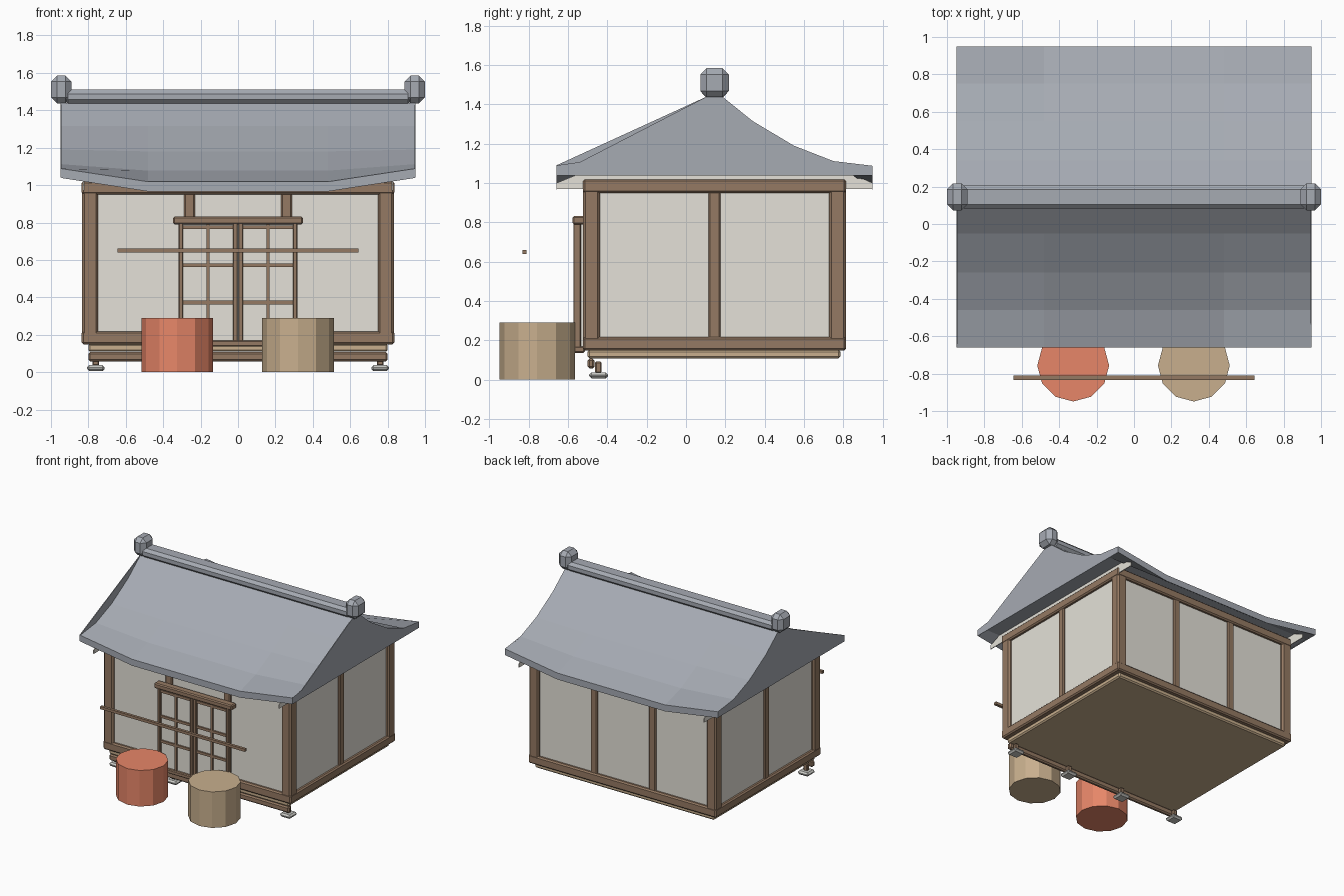
import bpy, bmesh, math

if "Cube" in bpy.data.objects:
    bpy.data.objects.remove(bpy.data.objects["Cube"], do_unlink=True)


def material(name, r, g, b):
    m = bpy.data.materials.new(name)
    m.use_nodes = True
    m.diffuse_color = (r, g, b, 1)
    m.node_tree.nodes["Principled BSDF"].inputs["Base Color"].default_value = (r, g, b, 1)
    return m


SLATE = material("slate grey", .38, .405, .45)
CREAM = material("cream plaster", .78, .755, .69)
WOOD = material("brown wood", .30, .193, .125)
TAN = material("tan wood", .58, .43, .27)
RED = material("clay red", .80, .24, .14)
STONE = material("pale stone", .60, .60, .57)


def finish(name, bm, mat, bevel=0):
    bmesh.ops.recalc_face_normals(bm, faces=bm.faces)
    me = bpy.data.meshes.new(name)
    bm.to_mesh(me)
    bm.free()
    me.materials.append(mat)
    ob = bpy.data.objects.new(name, me)
    bpy.context.collection.objects.link(ob)
    if bevel:
        mod = ob.modifiers.new("Bevel", 'BEVEL')
        mod.width = bevel
        mod.segments = 1
    return ob


def box(name, x, y, z, mat, bevel=0):
    """Box from (min, max) ranges along each axis."""
    bm = bmesh.new()
    bmesh.ops.create_cube(bm, size=1)
    for v in bm.verts:
        v.co = [r[0] + (c + .5) * (r[1] - r[0]) for r, c in zip((x, y, z), v.co)]
    return finish(name, bm, mat, bevel)


def around(c, w):
    return (c - w / 2, c + w / 2)


def loft(name, sections, mat):
    """Solid through a row of closed sections with equal point counts."""
    bm = bmesh.new()
    rings = [[bm.verts.new(p) for p in s] for s in sections]
    n = len(rings[0])
    for a, b in zip(rings, rings[1:]):
        for i in range(n):
            j = (i + 1) % n
            bm.faces.new((a[i], a[j], b[j], b[i]))
    bm.faces.new(rings[0])
    bm.faces.new(rings[-1])
    return finish(name, bm, mat)


def plate(name, x, outline, mat, thick=.006):
    return loft(name, [[(x + s, y, z) for y, z in outline] for s in (-thick / 2, thick / 2)], mat)


W, FRONT, BACK, MID = .836, -.525, .815, .145
LOW, HIGH = .15, 1.02

# Plaster core and floor
box("plaster_walls", (-W + .025, W - .025), (FRONT + .025, BACK - .025), (LOW, 1.0), CREAM)
box("floor", (-.80, .80), (-.50, .785), (.109, .152), TAN, .01)

# Timber frame: corner posts, rails and intermediate posts
for sx, side in ((-1, "right"), (1, "left")):
    for y, end in ((FRONT + .045, "front"), (BACK - .045, "back")):
        box(f"{end}_{side}_corner_post", around(sx * (W - .045), .086), around(y, .086),
            (LOW, HIGH), WOOD, .012)
    box(f"{side}_middle_post", around(sx * (W - .035), .05), around(MID, .06),
        (LOW + .02, HIGH - .02), WOOD, .008)
    for z, part in ((LOW + .033, "bottom"), (HIGH - .035, "top")):
        box(f"{side}_{part}_rail", around(sx * (W - .0275), .055), (FRONT, BACK),
            around(z, .07), WOOD, .01)
for y, end, s in ((FRONT, "front", 1), (BACK, "back", -1)):
    for z, part in ((LOW + .033, "bottom"), (HIGH - .035, "top")):
        box(f"{end}_{part}_rail", (-W, W), around(y + s * .0275, .055),
            around(z, .07), WOOD, .01)
    for x, side in ((-.26, "right"), (.26, "left")):
        box(f"{end}_{side}_post", around(x, .06), around(y + s * .035, .05),
            (LOW + .02, HIGH - .02), WOOD, .008)

# Front step beam on short legs and footing stones
box("front_beam", (-.80, .80), (-.50, -.465), (.057, .107), WOOD, .01)
for i, x in enumerate((-.76, -.253, .253, .76)):
    box(f"short_leg_{i}", around(x, .035), (-.462, -.43), (.034, .092), WOOD, .006)
    box(f"footing_stone_{i}", around(x, .095), around(-.445, .095), (.006, .037), STONE, .012)

# Sliding doors with lattice
box("door_panel", (-.30, .30), (-.555, -.51), (.16, .79), CREAM)
box("door_header", (-.347, .347), (-.577, -.515), (.79, .832), WOOD, .008)
box("door_sill", (-.32, .32), (-.577, -.515), (.137, .17), WOOD, .006)
for sx in (-1, 1):
    for x, w in ((.305, .024), (.015, .025)):
        box("door_stile", around(sx * x, w), (-.573, -.535), (.15, .80), WOOD, .004)
    box("door_lattice_upright", around(sx * .16, .017), (-.567, -.55), (.17, .79), WOOD)
    for z in (.372, .572, .775):
        box("door_lattice_bar", around(sx * .16, .27), (-.567, -.55), around(z, .02), WOOD)

# Curved roof: the eave dips between the corners, the underside is hollowed behind it
HALF = [(.04, 1.44, 0), (.195, 1.315, 0), (.405, 1.19, .01), (.605, 1.112, .035), (.805, 1.088, .07)]


def roof_section(x, dip):
    back = [(x, MID + d, z - dip * k) for d, z, k in HALF]
    front = [(x, MID - d, z - dip * k) for d, z, k in HALF]
    base = 1.038 - .072 * dip
    under = [(x, MID + d, z) for d, z in ((.805, base), (.70, 1.042), (-.70, 1.042), (-.805, base))]
    return front[::-1] + back + under


loft("roof", [roof_section(x, k) for x, k in ((-.945, 0), (-.48, 1), (.48, 1), (.945, 0))], SLATE)

# Gable ends with a straight front edge above the hollow slope
for x, kink in ((-.946, []), (.946, [(-.54, 1.107)])):
    outline = [(-.66, 1.04), (-.66, 1.09)] + kink + [(MID - .04, 1.44)]
    outline += [(MID + d, z) for d, z, k in HALF] + [(.95, 1.04)]
    plate("gable_end", x, outline, SLATE)
for x in (-.825, .825):
    plate("gable_plaster", x, [(-.66, .97), (.95, .97), (.95, 1.0), (.85, 1.045),
                               (-.55, 1.045), (-.66, 1.0)], CREAM)

# Ridge and end caps
box("ridge_beam", (-.93, .93), around(MID, .125), (1.435, 1.51), SLATE, .022)
for sx in (-1, 1):
    box("ridge_cap", around(sx * .945, .11), around(MID, .145), (1.437, 1.585), SLATE, .032)

# Barrels and carrying pole
for x, name, mat in ((-.325, "red_barrel", RED), (.32, "tan_barrel", TAN)):
    bm = bmesh.new()
    bmesh.ops.create_cone(bm, cap_ends=True, segments=12, radius1=.192, radius2=.192, depth=.29)
    bmesh.ops.translate(bm, verts=bm.verts, vec=(x, -.757, .145))
    finish(name, bm, mat)
box("pole", (-.645, .645), around(-.822, .022), around(.65, .022), WOOD)
